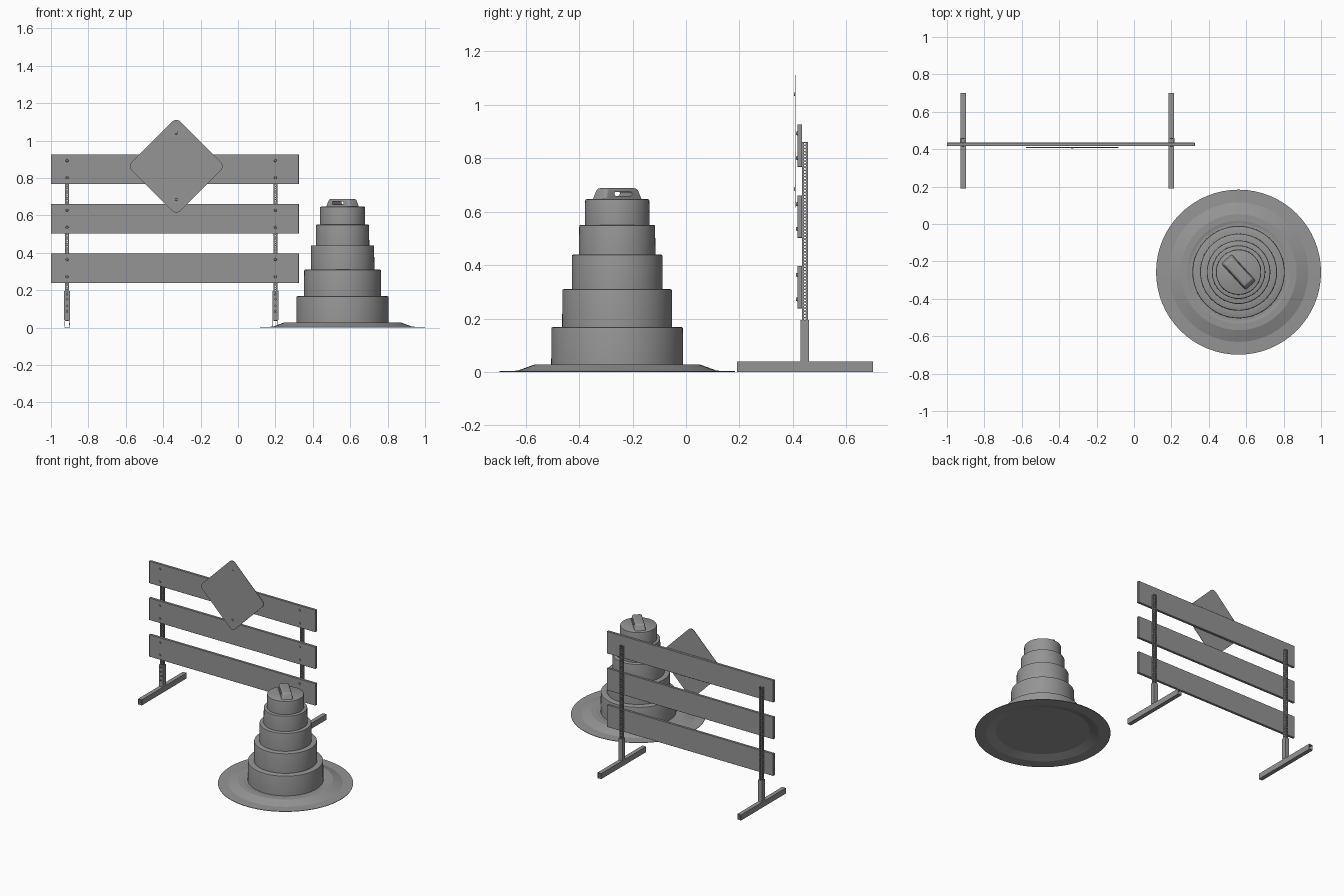
import bpy, bmesh
from math import pi, cos, sin, radians
from mathutils import Matrix, Vector

if "Cube" in bpy.data.objects:
    bpy.data.objects.remove(bpy.data.objects["Cube"])

GREY = bpy.data.materials.new('dark_grey')
GREY.diffuse_color = (.3, .3, .3, 1)
GREY.use_nodes = True
GREY.node_tree.nodes["Principled BSDF"].inputs["Base Color"].default_value = GREY.diffuse_color


def finish(bm, name, loc=(0, 0, 0), rot=(0, 0, 0), smooth=0):
    bmesh.ops.remove_doubles(bm, verts=bm.verts, dist=1e-5)
    bmesh.ops.recalc_face_normals(bm, faces=bm.faces)
    me = bpy.data.meshes.new(name)
    bm.to_mesh(me)
    bm.free()
    me.materials.append(GREY)
    ob = bpy.data.objects.new(name, me)
    bpy.context.collection.objects.link(ob)
    ob.location, ob.rotation_euler = loc, rot
    if smooth:
        bpy.ops.object.select_all(action='DESELECT')
        ob.select_set(True)
        bpy.context.view_layer.objects.active = ob
        bpy.ops.object.shade_smooth_by_angle(angle=radians(smooth))
    return ob


def box_mesh(size):
    bm = bmesh.new()
    bmesh.ops.create_cube(bm, size=1, matrix=Matrix.Diagonal((*size, 1)))
    return bm


def lathe(name, profile, loc, smooth, steps=64):
    bm = bmesh.new()
    vs = [bm.verts.new((r, 0, z)) for r, z in profile]
    es = [bm.edges.new(p) for p in zip(vs, vs[1:])]
    bmesh.ops.spin(bm, geom=vs + es, cent=(0, 0, 0), axis=(0, 0, 1),
                   angle=2 * pi, steps=steps)
    return finish(bm, name, loc, smooth=smooth)


def tube(name, width, length, cells, hole, wall, loc, rot=(0, 0, 0),
         sides=range(4), first=0):
    """Hollow square tube along z, with round holes punched in chosen sides."""
    bm = bmesh.new()
    h, pitch = width / 2, length / cells
    square = [(1, 0), (1, 1), (0, 1), (-1, 1), (-1, 0), (-1, -1), (0, -1), (1, -1)]
    for s in range(4):
        turn = Matrix.Rotation(s * pi / 2, 3, 'Z')
        for c in range(cells):
            zc = (c + .5) * pitch

            def put(x, z):
                return bm.verts.new(turn @ Vector((x, -h, zc + z)))
            outer = [put(x * h, z * pitch / 2) for x, z in square]
            if hole and s in sides and c >= first:
                inner = [put(hole * cos(k * pi / 4), hole * sin(k * pi / 4)) for k in range(8)]
                for k in range(8):
                    n = (k + 1) % 8
                    bm.faces.new((outer[k], outer[n], inner[n], inner[k]))
            else:
                bm.faces.new(outer)
    ob = finish(bm, name, loc, rot)
    mod = ob.modifiers.new('wall', 'SOLIDIFY')
    mod.thickness, mod.offset = wall, -1
    return ob


def bolt(name, x, y, z):
    bm = bmesh.new()
    bmesh.ops.create_cone(bm, cap_ends=True, segments=12, radius1=.008,
                          radius2=.006, depth=.006)
    finish(bm, name, (x, y, z), (pi / 2, 0, 0), smooth=30)


# Barricade: feet, sleeves and perforated uprights
POSTS = {'left': -.914, 'right': .2}
for side, x in POSTS.items():
    tube(side + '_foot', .029, .51, 1, 0, .003, (x, .19, .02), (-pi / 2, 0, 0)).scale.y = .04 / .029
    tube(side + '_sleeve', .032, .155, 5, .007, .003, (x, .445, .04), sides=(0,), first=1)
    tube(side + '_upright', .023, .82, 70, .004, .0025, (x, .445, .04))

# Horizontal boards with a bolt pair at each upright
for i, z in enumerate((.318, .582, .847)):
    bm = box_mesh((1.325, .018, .159))
    bmesh.ops.bevel(bm, geom=bm.edges[:], offset=.001, segments=1, affect='EDGES')
    finish(bm, f'board_{i + 1}', (-.3375, .426, z))
    for side, x in POSTS.items():
        for dz in (-.046, .046):
            bolt(f'{side}_board_bolt', x, .415, z + dz)

# Diamond sign plate with rounded corners
bm = box_mesh((.368, .003, .368))
corners = [e for e in bm.edges if abs(e.verts[0].co.y - e.verts[1].co.y) > .001]
bmesh.ops.bevel(bm, geom=corners, offset=.03, segments=6, profile=.5, affect='EDGES')
finish(bm, 'sign_plate', (-.33, .409, .863), (0, pi / 4, 0), smooth=30)
for z in (1.04, .685):
    bolt('sign_bolt', -.33, .407, z)

# Channelizer drum: rubber base and stepped body
C = (.559, -.2575, 0)
lathe('drum_base', [(0, .02), (.305, .02), (.365, 0), (.441, 0),
                    (.441, .003), (.373, .005), (.31, .028),
                    (.275, .028), (.26, .025), (0, .025)], C, 10)
body = [(0, .024)]
z0 = .024
for r, z1 in ((.247, .168), (.206, .31), (.17, .44), (.143, .551), (.121, .647)):
    body += [(r, z0), (r - .001, z1 - .006), (r - .002, z1 - .002), (r - .006, z1)]
    z0 = z1
lathe('drum_body', body + [(0, z0)], C, 30)

# Grip on top with a through slot
bm = box_mesh((.195, .076, .046))
for v in bm.verts:
    if v.co.z > 0:
        v.co.x *= .82
        v.co.y *= .8
edges = [e for e in bm.edges if max(v.co.z for v in e.verts) > 0]
bmesh.ops.bevel(bm, geom=edges, offset=.011, segments=4, profile=.5, affect='EDGES')
spin = (0, 0, radians(-47.5))
grip = finish(bm, 'drum_grip', (C[0], C[1], .665), spin, smooth=30)
bm = box_mesh((.088, .2, .015))
ends = [e for e in bm.edges if abs(e.verts[0].co.y - e.verts[1].co.y) > .1]
bmesh.ops.bevel(bm, geom=ends, offset=.005, segments=3, profile=.5, affect='EDGES')
cutter = finish(bm, 'grip_slot_cutter', (C[0], C[1], .667), spin)
cutter.hide_render = True
cutter.display_type = 'WIRE'
cut = grip.modifiers.new('slot', 'BOOLEAN')
cut.object, cut.operation, cut.solver = cutter, 'DIFFERENCE', 'EXACT'
